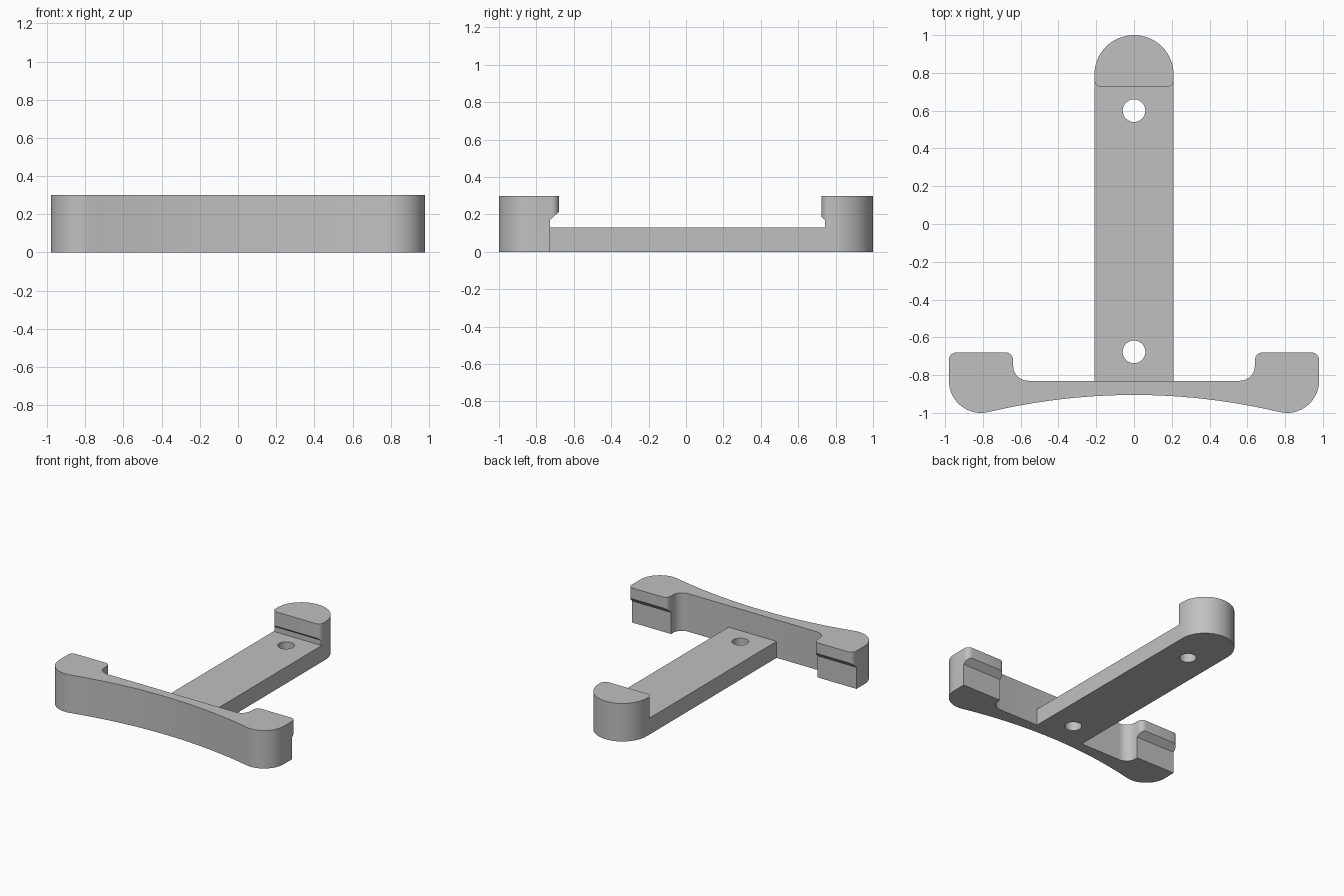
import bpy, bmesh, math
from mathutils import Matrix, Vector

if "Cube" in bpy.data.objects:
    bpy.data.objects.remove(bpy.data.objects["Cube"])

GREY = (0.53, 0.53, 0.53, 1)
mat = bpy.data.materials.new("plain grey")
mat.use_nodes = True
mat.diffuse_color = GREY
mat.node_tree.nodes["Principled BSDF"].inputs["Base Color"].default_value = GREY


def arc(cx, cy, r, start, end, steps):
    angles = [math.radians(start + (end - start) * i / steps) for i in range(steps + 1)]
    return [(cx + r * math.cos(a), cy + r * math.sin(a)) for a in angles]


def prism(name, outline, low, high, along_x=False):
    """Extrude an outline upward, or a (y, z) profile along x."""
    bm = bmesh.new()
    face = bm.faces.new([bm.verts.new((a, b, low)) for a, b in outline])
    top = bmesh.ops.extrude_face_region(bm, geom=[face])["geom"]
    verts = [v for v in top if isinstance(v, bmesh.types.BMVert)]
    bmesh.ops.translate(bm, verts=verts, vec=Vector((0, 0, high - low)))
    if along_x:
        cycle = Matrix(((0, 0, 1), (1, 0, 0), (0, 1, 0))).to_4x4()
        bmesh.ops.transform(bm, matrix=cycle, verts=bm.verts)
    bmesh.ops.recalc_face_normals(bm, faces=bm.faces)
    mesh = bpy.data.meshes.new(name)
    bm.to_mesh(mesh)
    bm.free()
    mesh.materials.append(mat)
    obj = bpy.data.objects.new(name, mesh)
    bpy.context.collection.objects.link(obj)
    return obj


def cut(obj, cutter):
    cutter.hide_render = True
    mod = obj.modifiers.new("cut", "BOOLEAN")
    mod.operation = "DIFFERENCE"
    mod.solver = "EXACT"
    mod.object = cutter
    bpy.context.view_layer.objects.active = obj
    bpy.ops.object.modifier_apply(modifier=mod.name)
    bpy.data.objects.remove(cutter)


def smooth(obj):
    bpy.ops.object.select_all(action="DESELECT")
    obj.select_set(True)
    bpy.context.view_layer.objects.active = obj
    bpy.ops.object.shade_smooth_by_angle(angle=math.radians(30))


HEIGHT, STEM_TOP, HALF = 0.3, 0.13, 0.21

# Front bar: bowed front, round ends and two raised pads, drawn as one mirrored half
bow_end = 0.773
half = [(x, -0.905 - 0.091 * (x / bow_end) ** 2) for x in [bow_end * i / 12 for i in range(12)]]
half += arc(0.81, -0.83, 0.17, -102.5, 0, 18)
half += arc(0.94, -0.72, 0.04, 0, 90, 6)
half += arc(0.68, -0.72, 0.04, 90, 180, 6)
half += arc(0.56, -0.75, 0.08, 0, -90, 8)
front_bar = prism("front_bar", half + [(-x, y) for x, y in reversed(half[1:])], 0, HEIGHT)
cut(front_bar, prism("front_notch", [(-0.727, -0.1), (-0.727, 0.17), (-0.62, 0.27), (-0.62, -0.1)],
                     -1.2, 1.2, along_x=True))

# Stem: long flat strip with a round far end and two screw holes
round_end = arc(0, 0.79, HALF, 0, 180, 32)
stem = prism("stem", [(-HALF, -0.83), (HALF, -0.83)] + round_end, 0, STEM_TOP)
for y in (0.6, -0.677):
    cut(stem, prism("hole_cutter", arc(0, y, 0.06, 0, 350, 35), -0.1, 0.3))

# Rear post: round block with a hooked lip facing the front bar
lip = arc(-0.17, 0.765, 0.04, 180, 270, 6) + arc(0.17, 0.765, 0.04, 270, 360, 6)
rear_post = prism("rear_post", round_end + lip, STEM_TOP, HEIGHT)
cut(rear_post, prism("rear_notch", [(0.743, 0.05), (0.743, 0.17), (0.66, 0.25), (0.66, 0.05)],
                     -0.5, 0.5, along_x=True))

for part in (front_bar, stem, rear_post):
    smooth(part)
